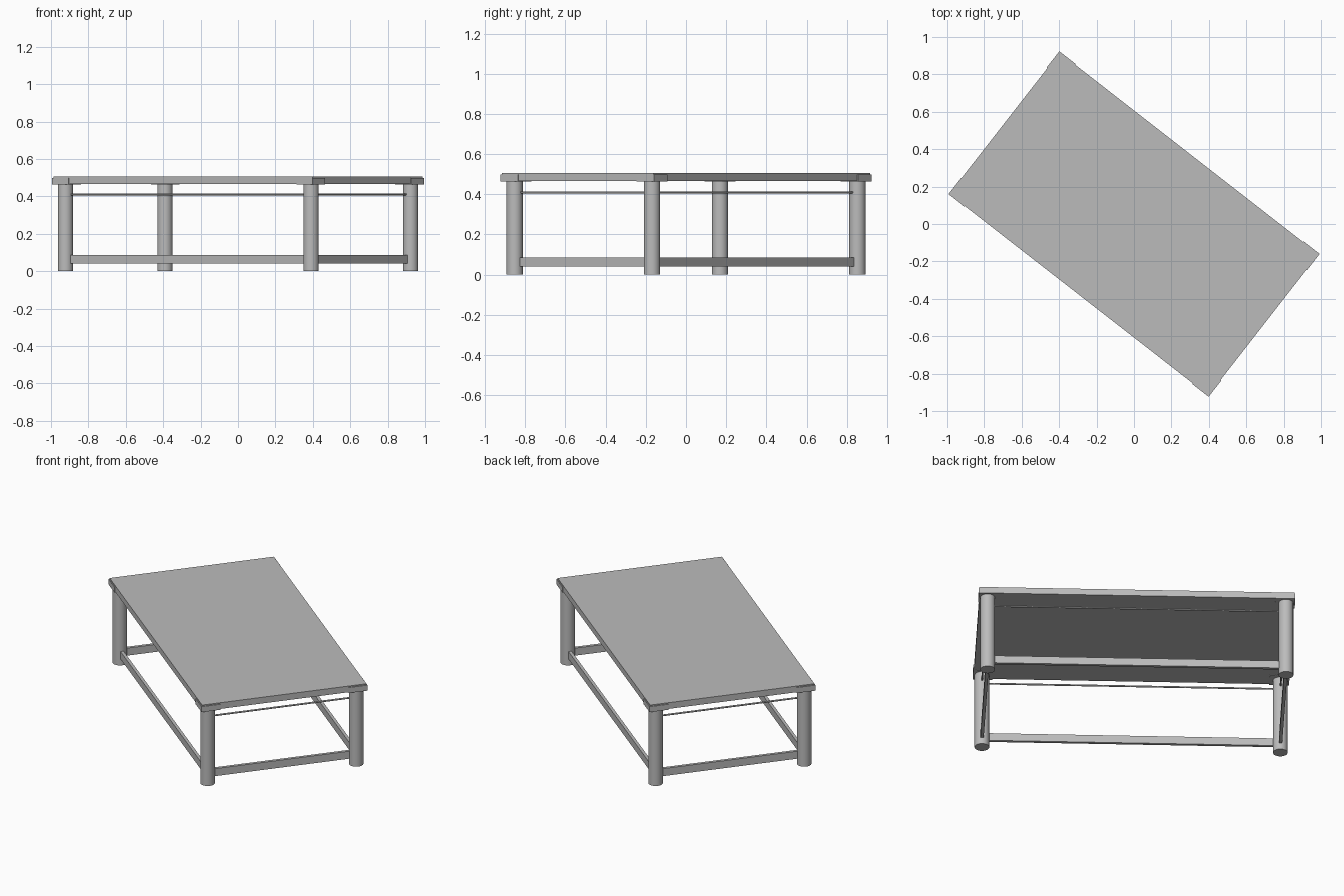
import bpy
from math import radians
from mathutils import Matrix

cube = bpy.data.objects.get("Cube")
if cube:
    bpy.data.objects.remove(cube, do_unlink=True)

TURN = Matrix.Rotation(radians(-37.9), 4, 'Z')
LEG_X, LEG_Y, LEG_R = 0.832, 0.433, 0.041
HALF_X, HALF_Y = 0.877, 0.479

grey = bpy.data.materials.new("plain_grey")
grey.use_nodes = True
colour = (0.5, 0.5, 0.5, 1)
grey.diffuse_color = colour
grey.node_tree.nodes["Principled BSDF"].inputs["Base Color"].default_value = colour


def finish(name, matrix):
    """Name the new object, colour it and turn it with the whole table."""
    ob = bpy.context.object
    ob.name = name
    ob.data.materials.append(grey)
    ob.matrix_world = TURN @ matrix
    return ob


def box(name, centre, size):
    bpy.ops.mesh.primitive_cube_add(size=1)
    for v in bpy.context.object.data.vertices:
        v.co = [c * s for c, s in zip(v.co, size)]
    return finish(name, Matrix.Translation(centre))


def cylinder(name, centre, radius, depth, rotation=Matrix(), sides=32):
    bpy.ops.mesh.primitive_cylinder_add(vertices=sides, radius=radius, depth=depth)
    bpy.ops.object.shade_smooth_by_angle(angle=radians(35))
    return finish(name, Matrix.Translation(centre) @ rotation)


# Solid table top
box("table_top", (0, 0, 0.486), (2 * HALF_X, 2 * HALF_Y, 0.038))

# Legs with a shallow corner bracket wrapped around the top's edge
for sx, end in ((-1, "left"), (1, "right")):
    for sy, side in ((-1, "front"), (1, "back")):
        cylinder(f"{side}_{end}_leg", (sx * LEG_X, sy * LEG_Y, 0.234), LEG_R, 0.468)
        box(f"{side}_{end}_bracket",
            (sx * (HALF_X - 0.05), sy * (HALF_Y - 0.05), 0.481),
            (0.11, 0.11, 0.034))

# Flat lower rails and thin upper rods between the leg centres
span_x, span_y = 2 * (LEG_X - 0.03), 2 * (LEG_Y - 0.03)
for s, label in ((-1, "first"), (1, "second")):
    box(f"{label}_long_rail", (0, s * LEG_Y, 0.063), (span_x, 0.018, 0.046))
    box(f"{label}_short_rail", (s * LEG_X, 0, 0.063), (0.018, span_y, 0.046))
    cylinder(f"{label}_long_rod", (0, s * LEG_Y, 0.41), 0.005, span_x,
             Matrix.Rotation(radians(90), 4, 'Y'), 12)
    cylinder(f"{label}_short_rod", (s * LEG_X, 0, 0.41), 0.005, span_y,
             Matrix.Rotation(radians(90), 4, 'X'), 12)
